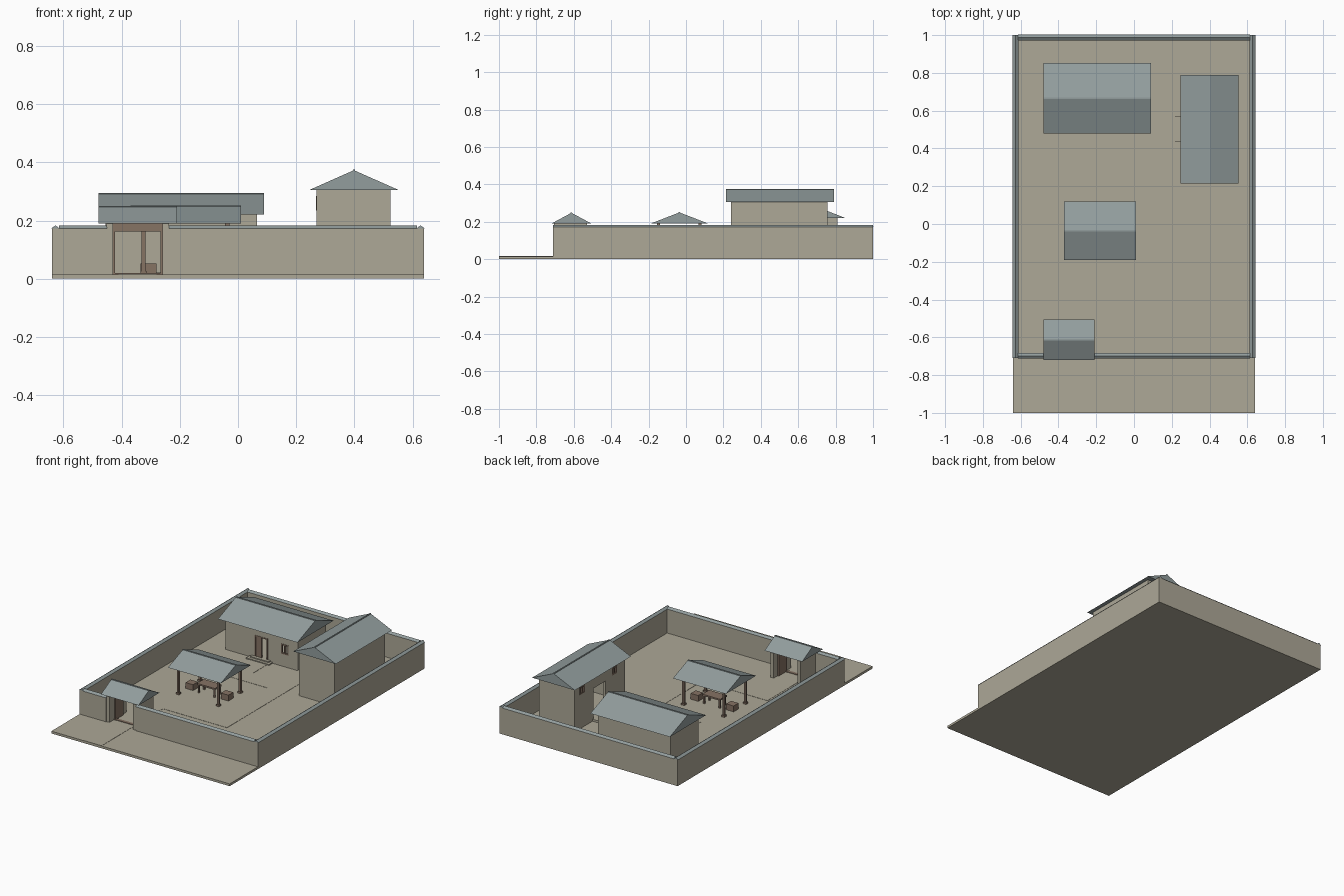
import bpy, bmesh, math

if "Cube" in bpy.data.objects:
    bpy.data.objects.remove(bpy.data.objects["Cube"])


def srgb(r, g, b):
    return [((c / 255 + 0.055) / 1.055) ** 2.4 for c in (r, g, b)] + [1]


def material(name, rgb):
    m = bpy.data.materials.new(name)
    m.diffuse_color = srgb(*rgb)
    m.use_nodes = True
    m.node_tree.nodes["Principled BSDF"].inputs["Base Color"].default_value = m.diffuse_color
    return m


PLASTER = material("beige plaster", (173, 168, 151))
TILE = material("grey roof tile", (146, 157, 157))
WOOD = material("brown wood", (134, 115, 100))


def mesh_object(name, verts, faces, mat):
    me = bpy.data.meshes.new(name)
    me.from_pydata(verts, [], faces)
    bm = bmesh.new()
    bm.from_mesh(me)
    bmesh.ops.recalc_face_normals(bm, faces=bm.faces)
    bm.to_mesh(me)
    bm.free()
    me.materials.append(mat)
    ob = bpy.data.objects.new(name, me)
    bpy.context.collection.objects.link(ob)
    return ob


def box(name, x0, x1, y0, y1, z0, z1, mat):
    v = [(x, y, z) for x in (x0, x1) for y in (y0, y1) for z in (z0, z1)]
    f = [(0, 1, 3, 2), (4, 6, 7, 5), (0, 4, 5, 1), (2, 3, 7, 6), (0, 2, 6, 4), (1, 5, 7, 3)]
    return mesh_object(name, v, f, mat)


def gable(name, x0, x1, y0, y1, z0, z1, along_x, mat):
    """Closed triangular prism with its ridge along x or y."""
    v = []
    if along_x:
        for x in (x0, x1):
            v += [(x, y0, z0), (x, y1, z0), (x, (y0 + y1) / 2, z1)]
    else:
        for y in (y0, y1):
            v += [(x0, y, z0), (x1, y, z0), ((x0 + x1) / 2, y, z1)]
    f = [(0, 1, 2), (3, 5, 4), (0, 3, 4, 1), (1, 4, 5, 2), (2, 5, 3, 0)]
    return mesh_object(name, v, f, mat)


def roof(name, x0, x1, y0, y1, z0, z1, along_x):
    gable(name, x0, x1, y0, y1, z0, z1, along_x, TILE)
    cx, cy, w = (x0 + x1) / 2, (y0 + y1) / 2, 0.004
    if along_x:
        box(name + "_ridge", x0, x1, cy - w, cy + w, z1 - 0.006, z1 + 0.002, TILE)
    else:
        box(name + "_ridge", cx - w, cx + w, y0, y1, z1 - 0.006, z1 + 0.002, TILE)


def house(name, x0, x1, y0, y1, z1, openings, t=0.018):
    """Hollow walls with door and window openings cut through."""
    ob = box(name, x0, x1, y0, y1, G, z1, PLASTER)
    cuts = [(x0 + t, x1 - t, y0 + t, y1 - t, G + 0.012, z1 + 0.05)] + openings
    for c in cuts:
        cutter = box("cutter", *c, PLASTER)
        cutter.hide_render = True
        mod = ob.modifiers.new("cut", 'BOOLEAN')
        mod.operation, mod.solver, mod.object = 'DIFFERENCE', 'EXACT', cutter
        bpy.context.view_layer.objects.active = ob
        bpy.ops.object.modifier_apply(modifier=mod.name)
        bpy.data.objects.remove(cutter)


def frame(name, facing_x, plane, a0, a1, z0, z1, w=0.007, d=0.01, sill=True):
    """Wooden frame around an opening lying in a plane of constant x or y."""
    bars = [(a0, a0 + w, z0, z1), (a1 - w, a1, z0, z1), (a0, a1, z1 - w, z1)]
    if sill:
        bars += [(a0, a1, z0, z0 + w), ((a0 + a1 - w) / 2, (a0 + a1 + w) / 2, z0, z1)]
    for p, q, r, s in bars:
        if facing_x:
            box(name, plane - 0.002, plane + d, p, q, r, s, WOOD)
        else:
            box(name, p, q, plane - 0.002, plane + d, r, s, WOOD)


G = 0.015  # ground level

# Ground slab and slightly raised paths
box("ground", -0.64, 0.64, -1, 1, 0, G, PLASTER)
P = G + 0.0015
box("path_gate", -0.41, -0.28, -1, -0.25, G - 0.005, P, PLASTER)
box("path_cross", -0.28, 0.18, -0.37, -0.25, G - 0.005, P, PLASTER)
box("path_side", 0.06, 0.18, -0.25, 0.57, G - 0.005, P, PLASTER)
box("path_hall", -0.26, 0.06, 0.22, 0.34, G - 0.005, P, PLASTER)
box("path_hall_door", -0.26, -0.13, 0.34, 0.50, G - 0.005, P, PLASTER)

# Boundary walls with small tiled caps
T, WT, CT = 0.025, 0.172, 0.183
walls = [("left", -0.64, -0.64 + T, -0.71, 1, False),
         ("right", 0.64 - T, 0.64, -0.71, 1, False),
         ("back", -0.64 + T, 0.64 - T, 1 - T, 1, True),
         ("front_left", -0.64 + T, -0.45, -0.71, -0.71 + T, True),
         ("front_right", -0.237, 0.64 - T, -0.71, -0.71 + T, True)]
for n, x0, x1, y0, y1, ax in walls:
    box("wall_" + n, x0, x1, y0, y1, G, WT, PLASTER)
    e = 0.003
    if ax:
        gable("cap_" + n, x0, x1, y0 - e, y1 + e, WT, CT, True, TILE)
    else:
        gable("cap_" + n, x0 - e, x1 + e, y0, y1, WT, CT, False, TILE)

# Gatehouse
for n, x0, x1 in (("left", -0.452, -0.43), ("right", -0.259, -0.237)):
    box("gate_pier_" + n, x0, x1, -0.705, -0.53, G, 0.192, PLASTER)
box("gate_lintel", -0.43, -0.259, -0.66, -0.64, 0.163, 0.192, WOOD)
box("gate_threshold", -0.43, -0.259, -0.66, -0.64, G, 0.02, WOOD)
for x0, x1 in ((-0.43, -0.422), (-0.267, -0.259)):
    box("gate_door_leaf", x0, x1, -0.655, -0.57, G, 0.163, WOOD)
roof("gate_roof", -0.48, -0.21, -0.72, -0.505, 0.19, 0.248, True)

# Pavilion
for x in (-0.325, -0.037):
    for y in (-0.147, 0.075):
        box("pavilion_post", x - 0.007, x + 0.007, y - 0.007, y + 0.007, G, 0.195, WOOD)
        box("pavilion_post_base", x - 0.011, x + 0.011, y - 0.011, y + 0.011, G, 0.026, WOOD)
roof("pavilion_roof", -0.37, 0.01, -0.19, 0.12, 0.19, 0.25, True)

# Table and two stools
box("table_top", -0.245, -0.117, -0.07, 0.0, 0.066, 0.076, WOOD)
for x in (-0.237, -0.125):
    for y in (-0.062, -0.008):
        box("table_leg", x - 0.005, x + 0.005, y - 0.005, y + 0.005, G, 0.067, WOOD)
for x in (-0.308, -0.054):
    box("stool", x - 0.027, x + 0.027, -0.06, -0.01, G, 0.053, WOOD)

# Main hall
house("hall_walls", -0.455, 0.065, 0.52, 0.81, 0.222,
      [(-0.245, -0.15, 0.5, 0.56, G + 0.012, 0.165),
       (-0.055, 0.0, 0.5, 0.56, 0.095, 0.16)])
frame("hall_door_frame", False, 0.52, -0.245, -0.15, G + 0.012, 0.165, sill=False)
box("hall_door_leaf", -0.238, -0.197, 0.523, 0.531, G + 0.012, 0.16, WOOD)
frame("hall_window_frame", False, 0.52, -0.055, 0.0, 0.095, 0.16)
box("hall_step_lower", -0.28, -0.115, 0.482, 0.52, G, 0.022, PLASTER)
box("hall_step_upper", -0.265, -0.13, 0.5, 0.52, G, 0.029, PLASTER)
roof("hall_roof", -0.48, 0.09, 0.48, 0.852, 0.22, 0.293, True)

# Side house
house("side_house_walls", 0.27, 0.525, 0.24, 0.757, 0.307,
      [(0.25, 0.31, 0.44, 0.565, G + 0.012, 0.225),
       (0.25, 0.31, 0.655, 0.705, 0.235, 0.285),
       (0.25, 0.31, 0.325, 0.375, 0.235, 0.285)])
for y in (0.655, 0.325):
    frame("side_window_frame", True, 0.27, y, y + 0.05, 0.235, 0.285)
box("side_step_lower", 0.19, 0.27, 0.435, 0.572, G, 0.021, PLASTER)
box("side_step_upper", 0.217, 0.27, 0.435, 0.572, G, 0.028, PLASTER)
roof("side_house_roof", 0.245, 0.552, 0.215, 0.79, 0.305, 0.373, False)
